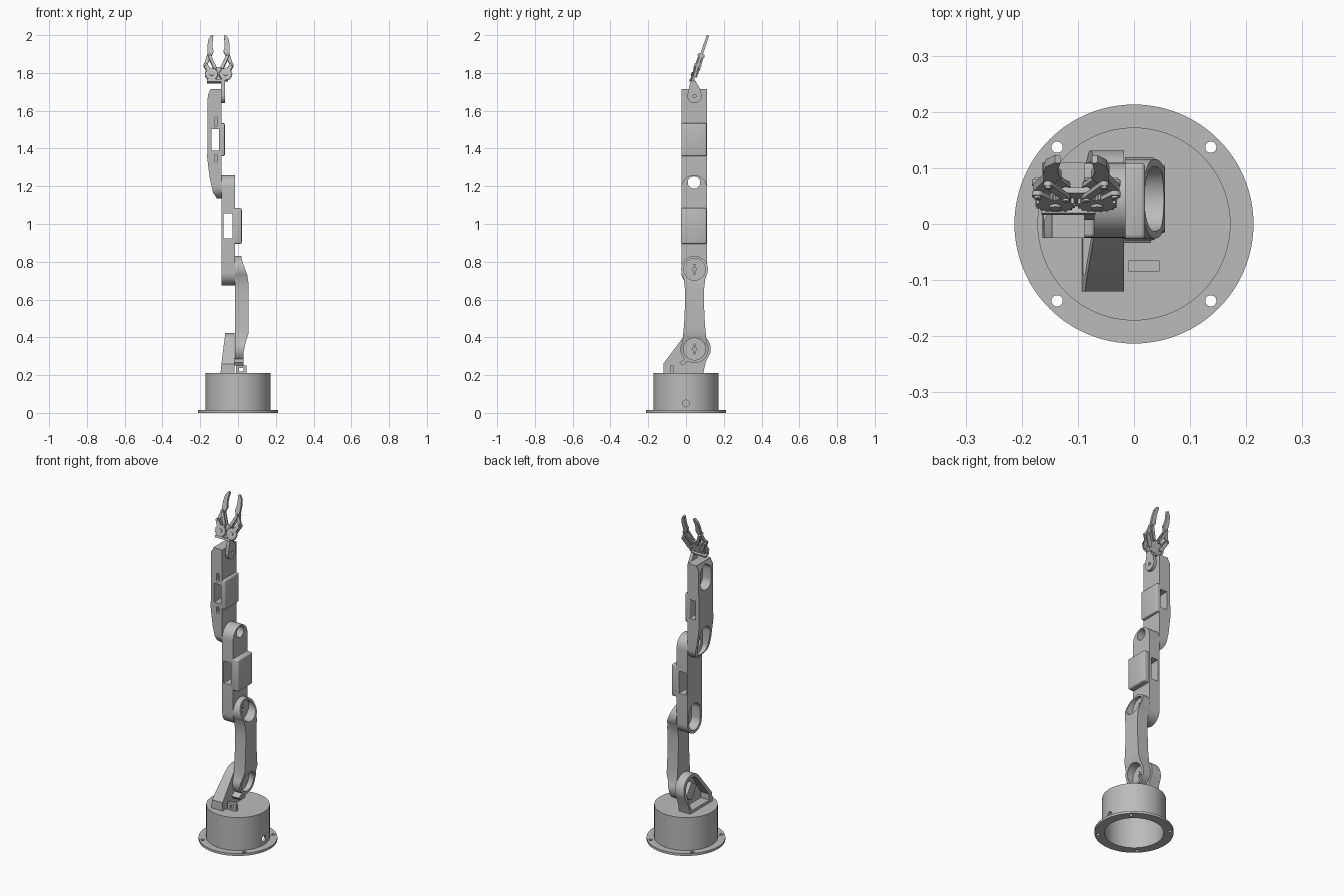
import bpy
import bmesh
from math import radians, sin, cos, acos, atan2, pi, hypot
from mathutils import Matrix

if "Cube" in bpy.data.objects:
    bpy.data.objects.remove(bpy.data.objects["Cube"], do_unlink=True)

grey = bpy.data.materials.new("light_grey_plastic")
grey.use_nodes = True
grey.diffuse_color = (0.5, 0.5, 0.5, 1)
grey.node_tree.nodes["Principled BSDF"].inputs["Base Color"].default_value = (0.5, 0.5, 0.5, 1)


# ---------- outlines ----------
def arc(c, r, start, end, n=24):
    angles = [radians(start + (end - start) * i / n) for i in range(n + 1)]
    return [(c[0] + r * cos(a), c[1] + r * sin(a)) for a in angles]


def circle(c, r, n=48):
    return arc(c, r, 0, 360, n)[:-1]


def rect(a0, b0, a1, b1):
    return [(a0, b0), (a1, b0), (a1, b1), (a0, b1)]


def capsule(c0, c1, r0, r1=None, n=16):
    """Two circles joined by their outer tangents."""
    r1 = r1 or r0
    dx, dy = c1[0] - c0[0], c1[1] - c0[1]
    t = atan2(dy, dx) * 180 / pi
    a = acos((r0 - r1) / hypot(dx, dy)) * 180 / pi
    return arc(c1, r1, t - a, t + a, n) + arc(c0, r0, t + a, t + 360 - a, n)


# ---------- solids ----------
def prism(name, outline, axis, lo, hi):
    """Extrude an outline along an axis; it lies in the other two axes in order."""
    place = {"x": lambda p, h: (h, p[0], p[1]),
             "y": lambda p, h: (p[0], h, p[1]),
             "z": lambda p, h: (p[0], p[1], h)}[axis]
    bm = bmesh.new()
    low = [bm.verts.new(place(p, lo)) for p in outline]
    high = [bm.verts.new(place(p, hi)) for p in outline]
    bm.faces.new(low)
    bm.faces.new(high)
    for i in range(len(low)):
        j = (i + 1) % len(low)
        bm.faces.new((low[i], low[j], high[j], high[i]))
    bmesh.ops.recalc_face_normals(bm, faces=bm.faces)
    mesh = bpy.data.meshes.new(name)
    bm.to_mesh(mesh)
    bm.free()
    mesh.materials.append(grey)
    ob = bpy.data.objects.new(name, mesh)
    bpy.context.collection.objects.link(ob)
    return ob


def combine(ob, outline, axis, lo, hi, op="DIFFERENCE"):
    """Boolean with a prism, applied straight away."""
    tool = prism("cutter", outline, axis, lo, hi)
    mod = ob.modifiers.new("cut", "BOOLEAN")
    mod.operation, mod.object, mod.solver = op, tool, "EXACT"
    bpy.context.view_layer.update()
    graph = bpy.context.evaluated_depsgraph_get()
    mesh = bpy.data.meshes.new_from_object(ob.evaluated_get(graph))
    ob.modifiers.clear()
    ob.data = mesh
    bpy.data.objects.remove(tool, do_unlink=True)


def bevel(ob, width):
    bm = bmesh.new()
    bm.from_mesh(ob.data)
    bmesh.ops.bevel(bm, geom=bm.edges[:], offset=width, segments=3, affect="EDGES", profile=0.5)
    bm.to_mesh(ob.data)
    bm.free()


# ---------- hollow base ----------
O = (0, 0)
body = prism("base_drum", circle(O, 0.172, 96), "z", 0.01, 0.21)
combine(body, circle(O, 0.16, 96), "z", -0.1, 0.195)
combine(body, circle((0, 0.05), 0.018, 24), "x", 0.1, 0.3)
flange = prism("base_flange", circle(O, 0.213, 96), "z", 0, 0.014)
combine(flange, circle(O, 0.16, 96), "z", -0.1, 0.1)
for sx in (-1, 1):
    for sy in (-1, 1):
        combine(flange, circle((sx * 0.137, sy * 0.137), 0.01, 20), "z", -0.1, 0.1)

# ---------- shoulder bracket ----------
S = (0.045, 0.338)
bracket = prism("shoulder_bracket",
                [(-0.12, 0.205), (0.09, 0.205), (0.105, 0.27)] + arc(S, 0.086, -15, 138) + [(-0.12, 0.26)],
                "x", -0.1, -0.018)
combine(bracket, [(-0.094, 0.2), (0.1, 0.2), (0.1, 0.5), (-0.07, 0.5), (-0.07, 0.4), (-0.083, 0.3)],
        "y", -0.5, 0.5, "INTERSECT")
combine(bracket, [(-0.09, 0.225), (0.075, 0.225)] + arc(S, 0.066, -15, 138) + [(-0.09, 0.26)],
        "x", -0.2, -0.035)
motor = prism("shoulder_motor", rect(-0.03, -0.045, 0.03, 0.045), "x", -0.02, 0.012)
motor.matrix_world = Matrix.Translation((-0.045, 0.04, 0.32)) @ Matrix.Rotation(radians(35), 4, "X")

# ---------- end stop and its tab ----------
tab = prism("lid_tab", rect(-0.01, 0.205, 0.045, 0.25), "y", -0.085, -0.065)
combine(tab, rect(0.005, 0.22, 0.03, 0.238), "y", -0.2, 0.2)
switch = prism("end_stop_switch", rect(-0.02, -0.01, 0.02, 0.01), "x", -0.02, 0.03)
switch.matrix_world = Matrix.Translation((0, -0.012, 0.27)) @ Matrix.Rotation(radians(35), 4, "X")

# ---------- lower arm ----------
E = (0.045, 0.76)
waist = [(0.055, 0.47), (0.05, 0.58), (0.05, 0.65)]
outline = (arc(E, 0.071, -35, 215) + [(S[0] - w, z) for w, z in reversed(waist)]
           + arc(S, 0.074, 150, 390) + [(S[0] + w, z) for w, z in waist])
lower = prism("lower_arm", outline, "x", -0.016, 0.1)
combine(lower, [(-0.1, 0.2), (0.027, 0.2), (0.03, 0.325), (0.04, 0.37), (0.055, 0.42), (0.055, 0.69),
                (0.049, 0.73), (0.03, 0.78), (0.018, 0.82), (0.018, 0.9), (-0.1, 0.9)],
        "y", -0.5, 0.5, "INTERSECT")
for c in (S, E):
    combine(lower, circle(c, 0.058), "x", -0.002, 0.2)
    for dz in (-0.022, 0, 0.022):
        combine(lower, circle((c[0], c[1] + dz), 0.01 if dz == 0 else 0.005, 16), "x", -0.01, 0.2)

# ---------- middle arm ----------
MID = 0.0425
W = (MID, 1.22)
middle = prism("middle_arm", capsule((MID, 0.7425), (MID, 1.1925), 0.0675), "x", -0.087, -0.015)
combine(middle, rect(-0.077, 0.923, -0.03, 1.055), "y", -0.5, 0.5)
combine(middle, capsule((MID, 0.745), (MID, 0.8), 0.052), "x", -0.2, -0.03)
combine(middle, circle(W, 0.033), "x", -0.5, 0.5)
box = prism("middle_arm_motor_box", rect(-0.027, 0.895, 0.109, 1.084), "x", -0.025, 0.02)
bevel(box, 0.008)

# ---------- upper arm ----------
upper = prism("upper_arm", arc((MID, 1.2025), 0.0675, 180, 360) + [(0.11, 1.715), (-0.025, 1.715)],
              "x", -0.2, -0.088)
combine(upper, [(-0.114, 1.1), (0, 1.1), (0, 1.8), (-0.145, 1.8), (-0.146, 1.71), (-0.16, 1.685),
                (-0.163, 1.35), (-0.15, 1.245), (-0.132, 1.165), (-0.114, 1.14)],
        "y", -0.5, 0.5, "INTERSECT")
for z0, z1 in ((1.205, 1.28), (1.6, 1.65)):
    combine(upper, capsule((MID, z0), (MID, z1), 0.05), "x", -0.3, -0.105)
combine(upper, circle(W, 0.033), "x", -0.5, 0.5)
combine(upper, rect(-0.14, 1.39, -0.0925, 1.502), "y", -0.5, 0.5)
for z0, z1 in ((1.525, 1.56), (1.335, 1.36)):
    combine(upper, capsule((-0.117, z0), (-0.117, z1), 0.008), "y", -0.2, -0.005)
box = prism("upper_arm_motor_box", rect(-0.024, 1.36, 0.109, 1.534), "x", -0.1, -0.07)
bevel(box, 0.007)

# ---------- wrist bracket ----------
P = (0.045, 1.678)
wrist = prism("wrist_bracket", arc(P, 0.038, 175, 380) + [(0.078, 1.71), (0.045, 1.765), (0.026, 1.765)],
              "x", -0.089, -0.07)
combine(wrist, circle(P, 0.009, 16), "x", -0.5, 0.5)

# ---------- gripper, built upright then tilted ----------
tilt = Matrix.Translation((-0.103, 0.033, 1.75)) @ Matrix.Rotation(radians(-18.5), 4, "X")


def grip(name, outline, lo, hi):
    ob = prism(name, outline, "y", lo, hi)
    ob.matrix_world = tilt
    return ob


grip("gripper_base", rect(-0.062, 0, 0.034, 0.012), -0.018, 0.018)
grip("gripper_palm", [(-0.05, 0.005), (0.05, 0.005), (0.05, 0.045), (0.025, 0.085), (-0.025, 0.085), (-0.05, 0.045)],
     -0.005, 0.005)
finger = [(0.074, 0.088), (0.077, 0.098), (0.058, 0.158), (0.059, 0.2), (0.054, 0.238), (0.038, 0.262),
          (0.028, 0.258), (0.033, 0.217), (0.031, 0.19), (0.026, 0.172), (0.04, 0.142), (0.062, 0.092)]
teeth = 18
for side, s in (("right", -1), ("left", 1)):
    gear = []
    for i in range(teeth * 4):
        a, r = 2 * pi * i / (teeth * 4), 0.036 if i % 4 < 2 else 0.031
        gear.append((s * 0.037 + r * cos(a), 0.042 + r * sin(a)))
    grip(side + "_gear", gear, -0.015, -0.005)
    grip(side + "_gear_hub", circle((s * 0.037, 0.042), 0.011, 20), -0.02, 0.015)
    grip(side + "_finger", [(s * u, v) for u, v in finger], -0.007, 0.007)
    for layer, lo in (("front", -0.015), ("back", 0.007)):
        grip(f"{side}_{layer}_drive_link", capsule((s * 0.042, 0.048), (s * 0.069, 0.095), 0.012, 0.01),
             lo, lo + 0.008)
        grip(f"{side}_{layer}_guide_link", capsule((s * 0.018, 0.078), (s * 0.05, 0.15), 0.008),
             lo, lo + 0.008)
    for part, c in (("knuckle", (0.069, 0.095)), ("guide", (0.05, 0.15)), ("palm", (0.018, 0.078))):
        grip(f"{side}_{part}_pin", circle((s * c[0], c[1]), 0.006, 16), -0.019, 0.019)

# ---------- shading ----------
for ob in list(bpy.context.scene.objects):
    if ob.type == "MESH":
        bpy.ops.object.select_all(action="DESELECT")
        ob.select_set(True)
        bpy.context.view_layer.objects.active = ob
        bpy.ops.object.shade_smooth_by_angle(angle=radians(30))
